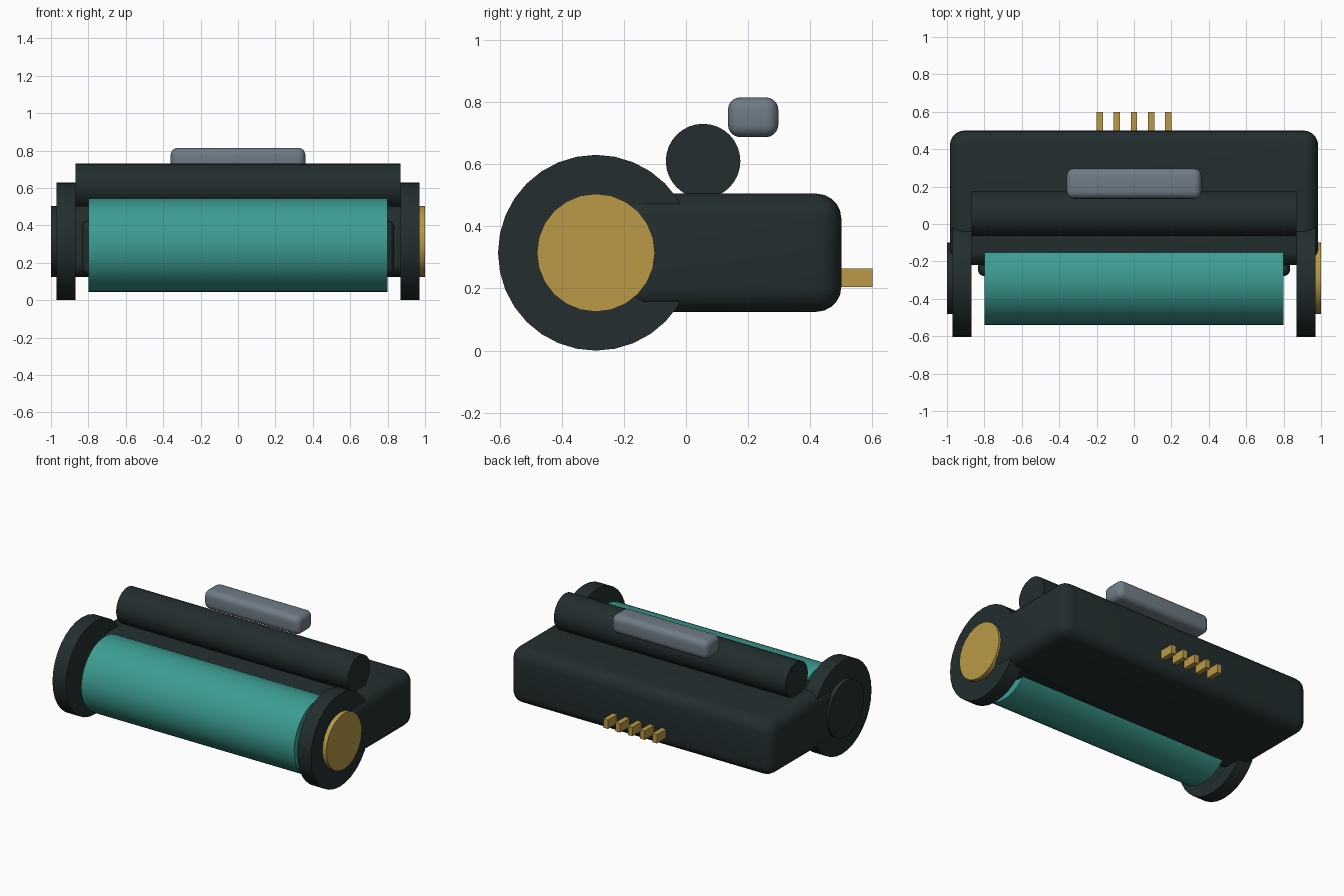
import bpy
import math

if "Cube" in bpy.data.objects:
    bpy.data.objects.remove(bpy.data.objects["Cube"], do_unlink=True)


def material(name, rgb):
    m = bpy.data.materials.new(name)
    m.use_nodes = True
    m.diffuse_color = (*rgb, 1)
    m.node_tree.nodes["Principled BSDF"].inputs["Base Color"].default_value = (*rgb, 1)
    return m


DARK = material("dark green grey", (0.017, 0.027, 0.028))
TEAL = material("teal", (0.045, 0.34, 0.29))
GOLD = material("gold", (0.49, 0.32, 0.062))
GREY = material("slate grey", (0.16, 0.2, 0.24))


def finish(obj, name, mat):
    obj.name = name
    obj.data.materials.append(mat)
    bpy.ops.object.shade_smooth_by_angle(angle=math.radians(35))
    return obj


def box(name, mat, x, y, z, bevel=0):
    """Box from (min, max) ranges, with optional rounded edges."""
    ranges = (x, y, z)
    bpy.ops.mesh.primitive_cube_add(size=1, location=[(a + b) / 2 for a, b in ranges])
    obj = bpy.context.object
    obj.scale = [b - a for a, b in ranges]
    bpy.ops.object.transform_apply(location=False, rotation=False, scale=True)
    if bevel:
        mod = obj.modifiers.new("rounded edges", "BEVEL")
        mod.width, mod.segments = bevel, 5
        bpy.ops.object.modifier_apply(modifier=mod.name)
    return finish(obj, name, mat)


def cylinder(name, mat, x, y, z, radius, sides):
    """Cylinder lying along x."""
    bpy.ops.mesh.primitive_cylinder_add(
        vertices=sides, radius=radius, depth=x[1] - x[0],
        location=((x[0] + x[1]) / 2, y, z), rotation=(0, math.pi / 2, 0))
    bpy.ops.object.transform_apply(location=False, rotation=True, scale=False)
    return finish(bpy.context.object, name, mat)


# Housing and the cradle behind the drum
box("housing", DARK, (-0.985, 0.985), (-0.22, 0.5), (0.125, 0.505), 0.08)
box("drum_cradle", DARK, (-0.835, 0.835), (-0.28, 0.1), (0.135, 0.425), 0.04)

# Drum with end flanges and hub caps
AXIS_Y, AXIS_Z = -0.29, 0.315
cylinder("drum", TEAL, (-0.8, 0.8), AXIS_Y, 0.295, 0.25, 48)
cylinder("left_flange", DARK, (0.87, 0.97), AXIS_Y, AXIS_Z, 0.315, 32)
cylinder("right_flange", DARK, (-0.97, -0.87), AXIS_Y, AXIS_Z, 0.315, 32)
cylinder("left_hub_cap", GOLD, (0.96, 1.0), AXIS_Y, AXIS_Z, 0.19, 24)
cylinder("right_hub_cap", DARK, (-1.0, -0.96), AXIS_Y, AXIS_Z, 0.19, 24)

# Top roller and handle
cylinder("top_roller", DARK, (-0.87, 0.87), 0.055, 0.61, 0.12, 32)
box("handle", GREY, (-0.36, 0.36), (0.135, 0.297), (0.687, 0.815), 0.04)

# Contact pins on the back
for i in range(5):
    cx = (i - 2) * 0.092
    box(f"contact_pin_{i + 1}", GOLD, (cx - 0.017, cx + 0.017), (0.46, 0.6), (0.205, 0.265))
